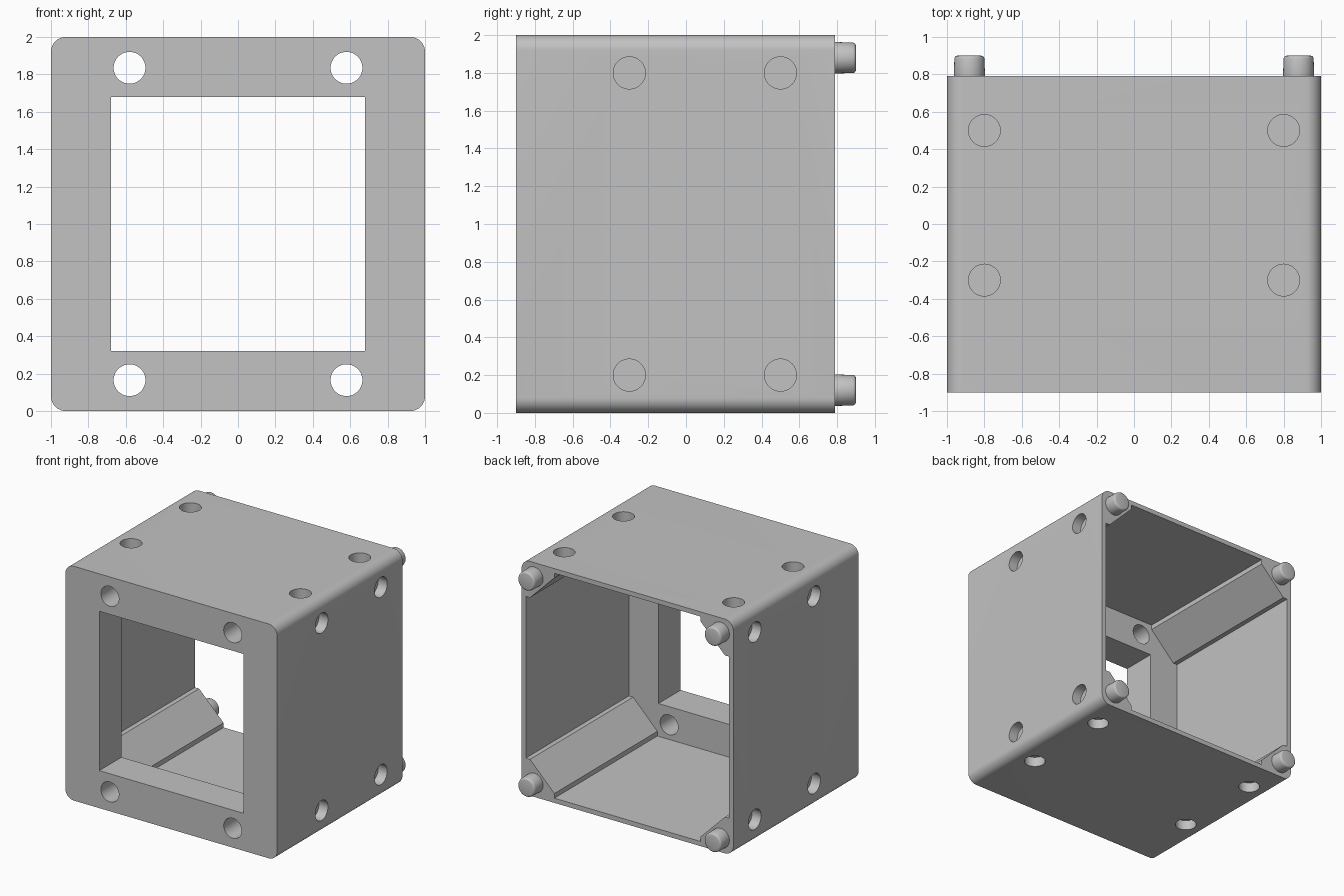
import bpy, bmesh, math
from mathutils import Matrix, Vector

if "Cube" in bpy.data.objects:
    bpy.data.objects.remove(bpy.data.objects["Cube"])

# Single grey material
grey = bpy.data.materials.new("plain grey")
grey.use_nodes = True
colour = (0.54, 0.54, 0.54, 1)
grey.diffuse_color = colour
grey.node_tree.nodes["Principled BSDF"].inputs["Base Color"].default_value = colour

FRONT, BACK, INNER = -0.9, 0.79, -0.6
SIGNS = [(sx, sz) for sx in (-1, 1) for sz in (-1, 1)]


def finish(name, bm):
    bmesh.ops.recalc_face_normals(bm, faces=bm.faces)
    mesh = bpy.data.meshes.new(name)
    bm.to_mesh(mesh)
    bm.free()
    mesh.materials.append(grey)
    ob = bpy.data.objects.new(name, mesh)
    bpy.context.collection.objects.link(ob)
    return ob


def prism(name, outline, y0, y1):
    """Extrude an x/z outline, centred on z = 1, along y."""
    bm = bmesh.new()
    face = bm.faces.new([bm.verts.new((x, y0, z + 1)) for x, z in outline])
    ext = bmesh.ops.extrude_face_region(bm, geom=[face])["geom"]
    bmesh.ops.translate(bm, vec=(0, y1 - y0, 0),
                        verts=[v for v in ext if isinstance(v, bmesh.types.BMVert)])
    return finish(name, bm)


def rod(name, centre, axis, r1, length, r2=None):
    bm = bmesh.new()
    turn = Vector((0, 0, 1)).rotation_difference(Vector(axis)).to_matrix().to_4x4()
    bmesh.ops.create_cone(bm, cap_ends=True, segments=48, radius1=r1, radius2=r2 or r1,
                          depth=length, matrix=Matrix.Translation(centre) @ turn)
    return finish(name, bm)


def four_way(quarter):
    """Rotate a run of points around the centre to close an outline."""
    pts = list(quarter)
    out = []
    for _ in range(4):
        out += pts
        pts = [(-z, x) for x, z in pts]
    return out


def activate(ob):
    bpy.ops.object.select_all(action='DESELECT')
    ob.select_set(True)
    bpy.context.view_layer.objects.active = ob


def smooth(ob):
    activate(ob)
    bpy.ops.object.shade_smooth_by_angle(angle=math.radians(30))


# Housing block with rounded long edges
R = 0.08
arc = [(1 - R + R * math.cos(a), 1 - R + R * math.sin(a))
       for a in (math.pi / 2 * i / 10 for i in range(11))]
housing = prism("housing", four_way(arc), FRONT, BACK)

# Cavity open at the back, leaving a lipped gusset along each corner
gusset = [(0.96, 0.69), (0.92, 0.69), (0.69, 0.92), (0.69, 0.96)]
cutters = [prism("cavity_cutter", four_way(gusset), INNER, 1),
           prism("window_cutter", four_way([(0.68, 0.68)]), -1, -0.4)]

# Through holes in the front wall
for sx, sz in SIGNS:
    cutters.append(rod("front_hole_cutter", (sx * 0.58, -0.75, 1 + sz * 0.835),
                       (0, 1, 0), 0.085, 0.5))

# Blind holes in the sides, top and bottom
for y in (-0.3, 0.5):
    for sx, sz in SIGNS:
        cutters.append(rod("side_hole_cutter", (sx, y, 1 + sz * 0.8), (1, 0, 0), 0.085, 0.17))
        cutters.append(rod("top_hole_cutter", (sx * 0.8, y, 1 + sz), (0, 0, 1), 0.085, 0.17))

activate(housing)
for cutter in cutters:
    mod = housing.modifiers.new("cut", 'BOOLEAN')
    mod.operation = 'DIFFERENCE'
    mod.solver = 'EXACT'
    mod.object = cutter
    bpy.ops.object.modifier_apply(modifier=mod.name)
    bpy.data.objects.remove(cutter)
smooth(housing)

# Locating pegs on the back corners, with softened tips
for sx, sz in SIGNS:
    name = ("upper" if sz > 0 else "lower") + ("_left" if sx > 0 else "_right") + "_peg"
    peg = rod(name, (sx * 0.88, 0.835, 1 + sz * 0.88), (0, 1, 0), 0.084, 0.13, 0.08)
    bevel = peg.modifiers.new("soft_tip", 'BEVEL')
    bevel.width = 0.016
    bevel.segments = 3
    bevel.limit_method = 'ANGLE'
    bevel.angle_limit = math.radians(50)
    activate(peg)
    bpy.ops.object.modifier_apply(modifier=bevel.name)
    smooth(peg)
